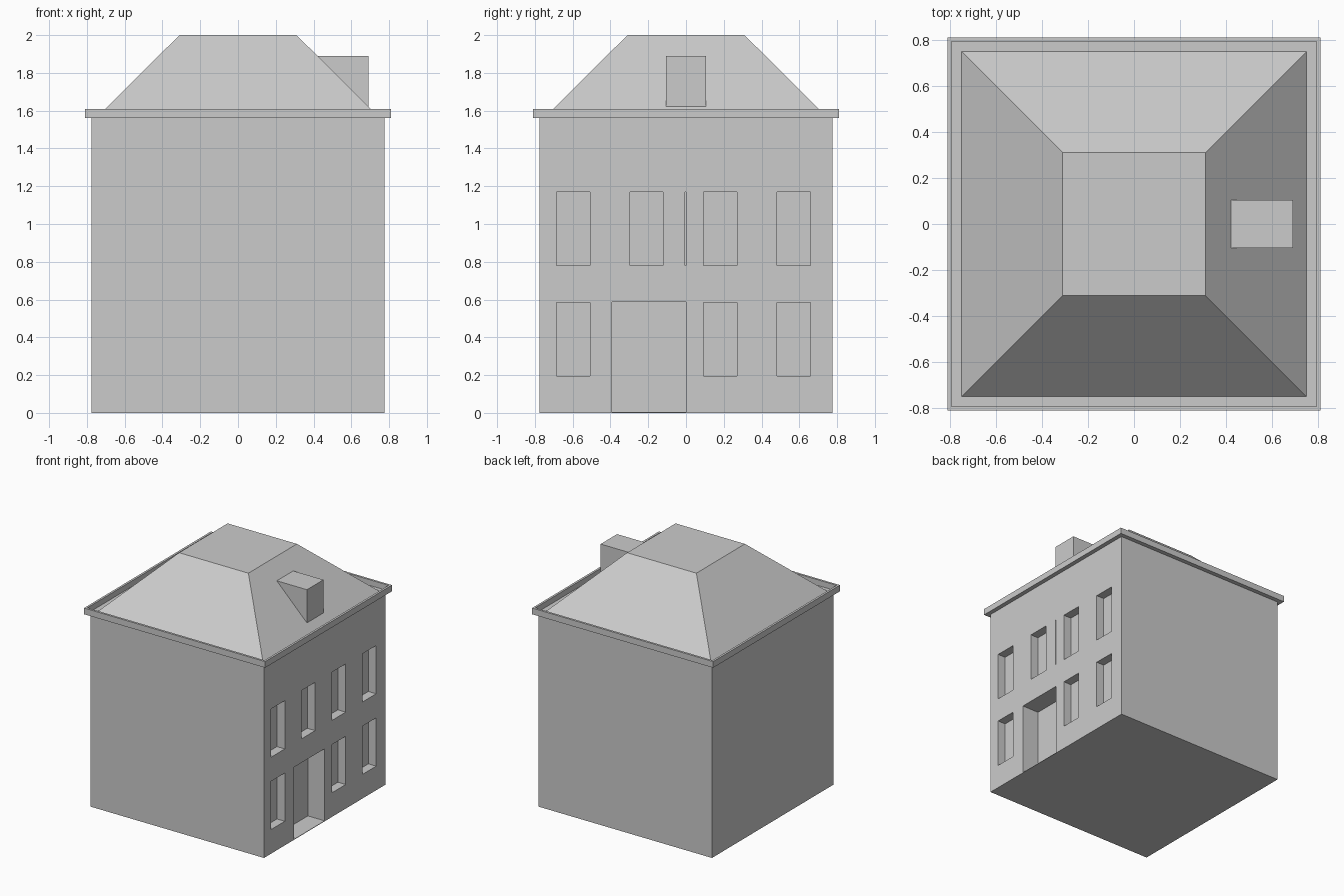
import bpy, bmesh

if "Cube" in bpy.data.objects:
    bpy.data.objects.remove(bpy.data.objects["Cube"])

grey = bpy.data.materials.new("plain_grey")
grey.diffuse_color = (0.6, 0.6, 0.6, 1)
grey.use_nodes = True
grey.node_tree.nodes["Principled BSDF"].inputs["Base Color"].default_value = grey.diffuse_color


def finish(bm, name):
    bmesh.ops.recalc_face_normals(bm, faces=bm.faces[:])
    me = bpy.data.meshes.new(name)
    bm.to_mesh(me)
    bm.free()
    me.materials.append(grey)
    ob = bpy.data.objects.new(name, me)
    bpy.context.collection.objects.link(ob)
    return ob


def add_box(bm, x0, x1, y0, y1, z0, z1):
    vs = bmesh.ops.create_cube(bm, size=1)["verts"]
    for v in vs:
        v.co = (x1 if v.co.x > 0 else x0,
                y1 if v.co.y > 0 else y0,
                z1 if v.co.z > 0 else z0)
    return vs


W = 0.775       # half width of the walls
EAVE = 1.56     # top of the walls

# walls
bm = bmesh.new()
add_box(bm, -W, W, -W, W, 0, EAVE)
walls = finish(bm, "walls")

# window, slit and door recesses in the right-hand facade
bm = bmesh.new()
win_depth, door_depth = 0.07, 0.15
for i, y in enumerate((-0.597, -0.209, 0.181, 0.570)):
    for z in (0.195, 0.78):
        if i == 1 and z < 0.5:
            continue            # the door takes this place
        add_box(bm, W - win_depth, W + 0.1, y - 0.088, y + 0.088, z, z + 0.39)
add_box(bm, W - win_depth, W + 0.1, -0.005, 0.0, 0.78, 1.17)
add_box(bm, W - door_depth, W + 0.1, -0.392, 0.0, 0.004, 0.587)
cutter = finish(bm, "opening_cutter")
cutter.hide_render = True
cutter.hide_viewport = True
cutter.display_type = 'WIRE'
cut = walls.modifiers.new("openings", 'BOOLEAN')
cut.operation = 'DIFFERENCE'
cut.solver = 'EXACT'
cut.object = cutter

# apply the cut, then drop the helper
bpy.context.view_layer.update()
dg = bpy.context.evaluated_depsgraph_get()
cut_mesh = bpy.data.meshes.new_from_object(walls.evaluated_get(dg))
walls.modifiers.clear()
walls.data = cut_mesh
bpy.data.objects.remove(cutter)

# cornice: a shallow tray whose rim stands round the roof as a gutter
bm = bmesh.new()
add_box(bm, -0.81, 0.81, -0.81, 0.81, EAVE, 1.61)
bm.normal_update()
top = max(bm.faces, key=lambda f: f.calc_center_median().z)
bmesh.ops.inset_region(bm, faces=[top], thickness=0.025)
pit = bmesh.ops.extrude_face_region(bm, geom=[top])["geom"]
bmesh.ops.translate(bm, vec=(0, 0, -0.046),
                    verts=[g for g in pit if isinstance(g, bmesh.types.BMVert)])
if top.is_valid:
    bm.faces.remove(top)
finish(bm, "cornice")

# hipped roof with a flat top
bm = bmesh.new()
for v in add_box(bm, -0.755, 0.755, -0.755, 0.755, EAVE - 0.003, 2.0):
    if v.co.z > 1.9:
        v.co.x *= 0.31 / 0.755
        v.co.y *= 0.31 / 0.755
finish(bm, "roof")

# dormer: wedge that rests on the right-hand roof slope
bm = bmesh.new()
prof = [(0.42, 1.89), (0.69, 1.89), (0.69, 1.62)]
face = bm.faces.new([bm.verts.new((x, -0.105, z)) for x, z in prof])
ext = bmesh.ops.extrude_face_region(bm, geom=[face])["geom"]
bmesh.ops.translate(bm, vec=(0, 0.21, 0),
                    verts=[g for g in ext if isinstance(g, bmesh.types.BMVert)])
finish(bm, "dormer")
